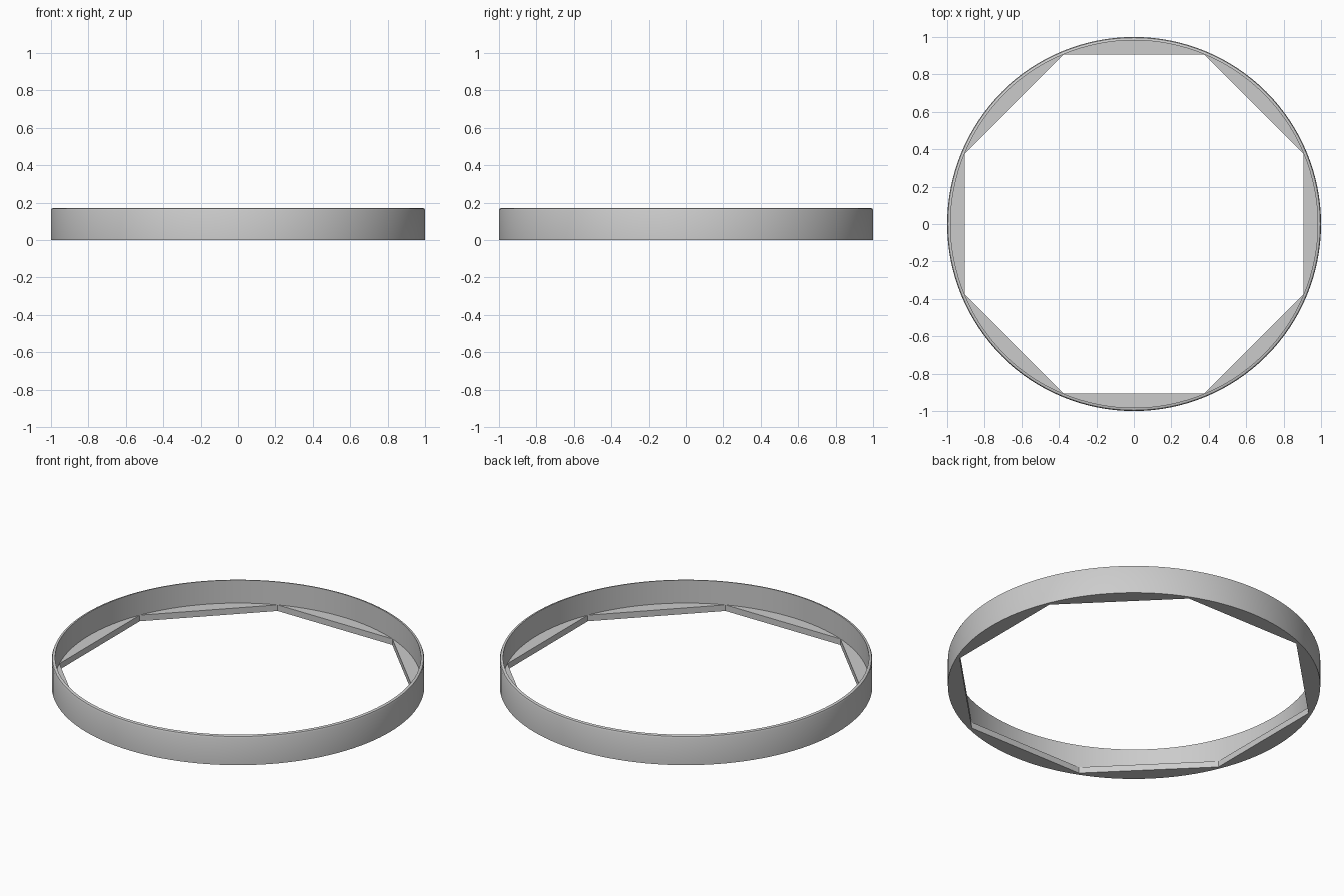
import bpy
import bmesh
from math import sin, cos, tau, radians

cube = bpy.data.objects.get("Cube")
if cube:
    bpy.data.objects.remove(cube, do_unlink=True)

SEGMENTS = 128
SIDES = 8
INNER = 0.982
HEIGHT = 0.172
LEDGE = 0.036

grey = bpy.data.materials.new("light_grey")
grey.use_nodes = True
colour = (0.6, 0.6, 0.6, 1)
grey.diffuse_color = colour
grey.node_tree.nodes["Principled BSDF"].inputs["Base Color"].default_value = colour


def polar(radius, step, z):
    angle = tau * step / SEGMENTS
    return radius * cos(angle), radius * sin(angle), z


def finish(bm, name):
    bmesh.ops.recalc_face_normals(bm, faces=bm.faces)
    mesh = bpy.data.meshes.new(name)
    bm.to_mesh(mesh)
    bm.free()
    mesh.materials.append(grey)
    obj = bpy.data.objects.new(name, mesh)
    bpy.context.collection.objects.link(obj)
    bpy.ops.object.select_all(action="DESELECT")
    obj.select_set(True)
    bpy.context.view_layer.objects.active = obj
    bpy.ops.object.shade_smooth_by_angle(angle=radians(35))
    return obj


# Thin round wall with a softened outer top edge
profile = [(INNER, 0), (1, 0), (1, HEIGHT - 0.014), (0.996, HEIGHT - 0.004),
           (0.987, HEIGHT), (INNER, HEIGHT)]
bm = bmesh.new()
loops = [[bm.verts.new(polar(r, i, z)) for r, z in profile] for i in range(SEGMENTS)]
for i, loop in enumerate(loops):
    following = loops[(i + 1) % SEGMENTS]
    for j in range(len(profile)):
        k = (j + 1) % len(profile)
        bm.faces.new((loop[j], following[j], following[k], loop[k]))
finish(bm, "ring_wall")

# Ledge segments between the wall and an octagonal opening
bm = bmesh.new()
span = SEGMENTS // SIDES
for side in range(SIDES):
    start = side * span - span // 2
    arc = [bm.verts.new(polar(INNER, start + i, 0)) for i in range(span + 1)]
    base = bm.faces.new(arc)
    result = bmesh.ops.extrude_face_region(bm, geom=[base], use_keep_orig=True)
    top = [v for v in result["geom"] if isinstance(v, bmesh.types.BMVert)]
    bmesh.ops.translate(bm, verts=top, vec=(0, 0, LEDGE))
finish(bm, "octagonal_ledge")
